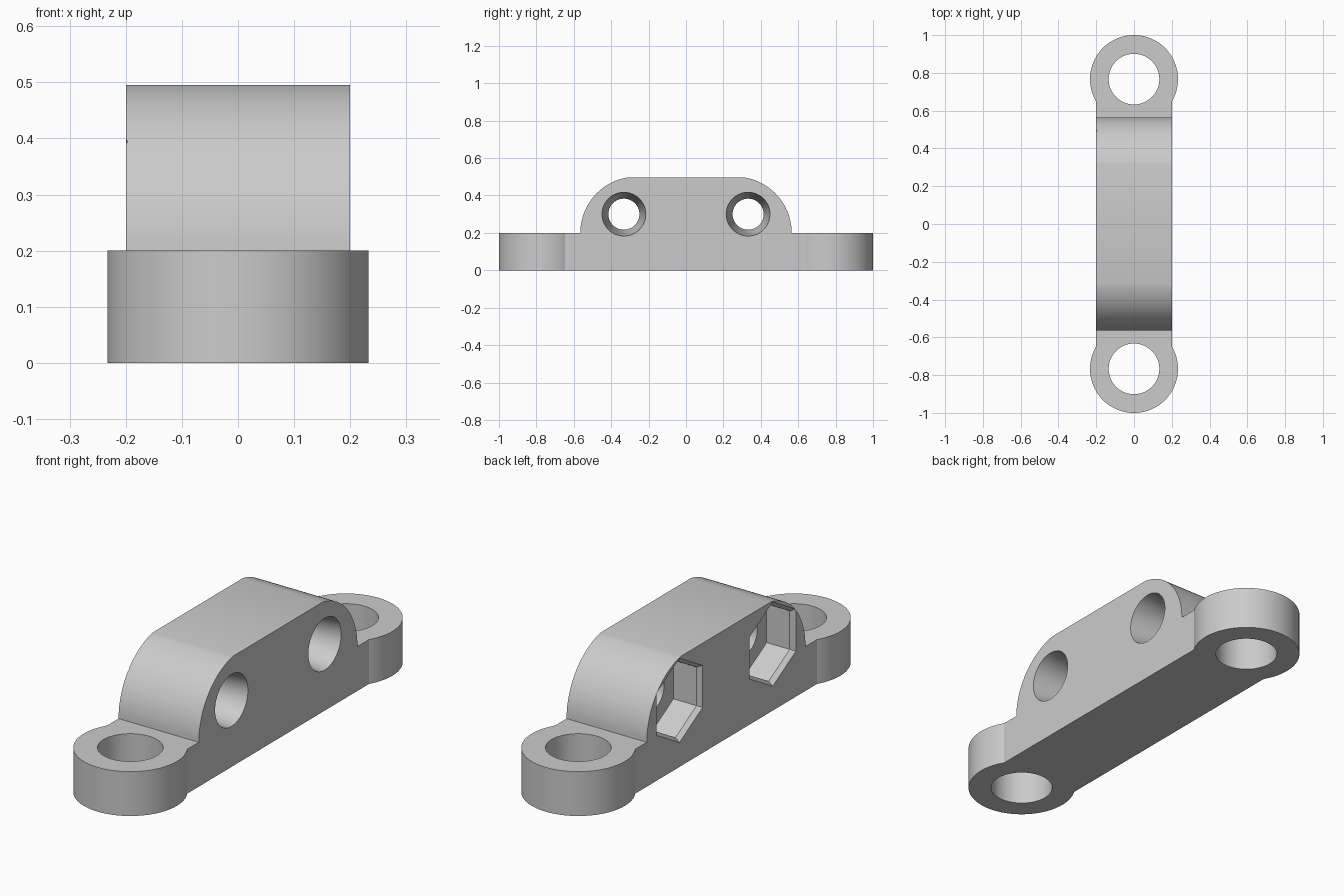
import bpy
import bmesh
from math import pi, sin, cos, asin, radians
from mathutils import Matrix

default_cube = bpy.data.objects.get("Cube")
if default_cube:
    bpy.data.objects.remove(default_cube, do_unlink=True)

grey = bpy.data.materials.new("plain grey")
grey.use_nodes = True
grey.diffuse_color = (0.6, 0.6, 0.6, 1)
grey.node_tree.nodes["Principled BSDF"].inputs["Base Color"].default_value = (0.6, 0.6, 0.6, 1)

HALF_W = 0.2        # half width of the bar
BASE_H = 0.2        # height of the end tabs
TOP = 0.495         # height of the raised body
TAB_Y, TAB_R, TAB_HOLE = 0.767, 0.233, 0.134
BORE_Y, BORE_Z = 0.332, 0.3
POCKET_X = -0.065   # floor of the hexagonal pockets


def make_object(name, bm):
    bmesh.ops.recalc_face_normals(bm, faces=bm.faces)
    mesh = bpy.data.meshes.new(name)
    bm.to_mesh(mesh)
    bm.free()
    mesh.materials.append(grey)
    obj = bpy.data.objects.new(name, mesh)
    bpy.context.collection.objects.link(obj)
    return obj


def upright_cylinder(name, r, y, z0, z1):
    bm = bmesh.new()
    bmesh.ops.create_cone(bm, cap_ends=True, segments=96, radius1=r, radius2=r, depth=z1 - z0,
                          matrix=Matrix.Translation((0, y, (z0 + z1) / 2)))
    return make_object(name, bm)


def lathe_x(name, sections, sides, y):
    """Loft regular polygons, given as (x, radius), along the x axis."""
    bm = bmesh.new()
    rings = []
    for x, r in sections:
        angles = [2 * pi * i / sides for i in range(sides)]
        rings.append([bm.verts.new((x, y + r * sin(a), BORE_Z + r * cos(a))) for a in angles])
    for a, b in zip(rings, rings[1:]):
        for i in range(sides):
            j = (i + 1) % sides
            bm.faces.new((a[i], a[j], b[j], b[i]))
    bm.faces.new(rings[0])
    bm.faces.new(rings[-1])
    return make_object(name, bm)


def combine(target, tool, operation):
    mod = target.modifiers.new(operation.lower(), 'BOOLEAN')
    mod.operation = operation
    mod.solver = 'EXACT'
    mod.object = tool
    bpy.context.view_layer.objects.active = target
    bpy.ops.object.modifier_apply(modifier=mod.name)
    bpy.data.objects.remove(tool, do_unlink=True)


# Bar: side profile with rounded shoulders, extruded across the width
arc_r, arc_y = 0.3, 0.265
end_angle = asin((TOP - BASE_H) / arc_r)
steps = 24
half = [(TAB_Y, 0), (TAB_Y, BASE_H)]
for i in range(steps + 1):
    a = end_angle * i / steps
    half.append((arc_y + arc_r * cos(a), BASE_H + arc_r * sin(a)))
profile = half + [(-y, z) for y, z in reversed(half)]

bm = bmesh.new()
face = bm.faces.new([bm.verts.new((-HALF_W, y, z)) for y, z in profile])
extruded = bmesh.ops.extrude_face_region(bm, geom=[face])["geom"]
bmesh.ops.translate(bm, vec=(2 * HALF_W, 0, 0),
                    verts=[v for v in extruded if isinstance(v, bmesh.types.BMVert)])
bracket = make_object("clamp_bracket", bm)

# Round end tabs with vertical holes
for side in (-1, 1):
    combine(bracket, upright_cylinder("tab", TAB_R, side * TAB_Y, 0, BASE_H), 'UNION')
for side in (-1, 1):
    combine(bracket, upright_cylinder("tab_hole", TAB_HOLE, side * TAB_Y, -0.1, 0.3), 'DIFFERENCE')

# Tapered cross bores, opening into chamfered hexagonal pockets
for side in (-1, 1):
    y = side * BORE_Y
    taper = (0.117 - 0.083) / (HALF_W - POCKET_X)
    bore = lathe_x("bore", [(POCKET_X - 0.05, 0.083 - 0.05 * taper),
                            (HALF_W + 0.05, 0.117 + 0.05 * taper)], 64, y)
    combine(bracket, bore, 'DIFFERENCE')
    pocket = lathe_x("pocket", [(-HALF_W - 0.01, 0.19), (-HALF_W, 0.19),
                                (-HALF_W + 0.02, 0.173), (POCKET_X, 0.173)], 6, y)
    combine(bracket, pocket, 'DIFFERENCE')

# Smooth curves, sharp edges
bpy.ops.object.select_all(action='DESELECT')
bracket.select_set(True)
bpy.context.view_layer.objects.active = bracket
bpy.ops.object.shade_smooth_by_angle(angle=radians(25))
